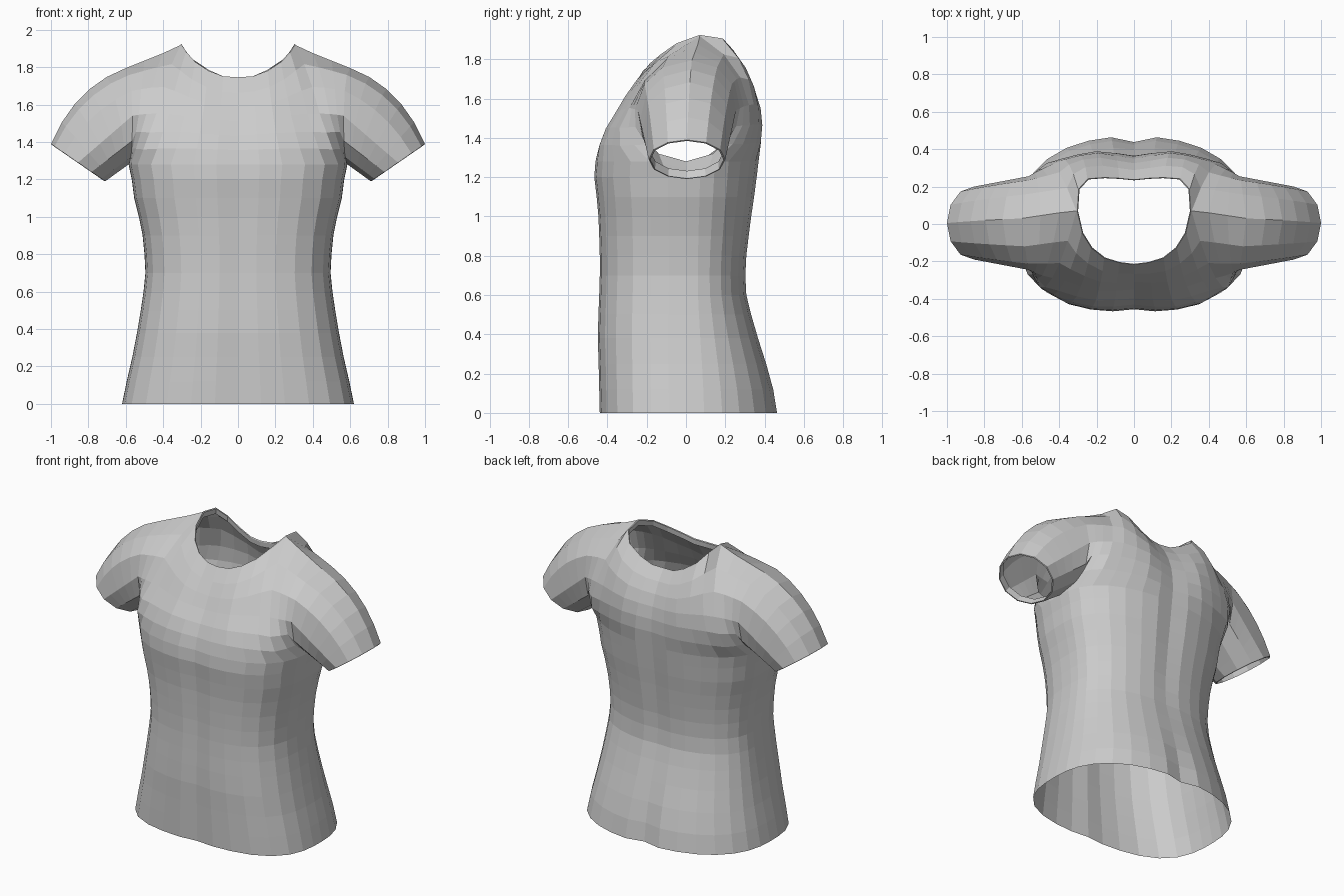
import bpy, math
from mathutils import Vector as V

if "Cube" in bpy.data.objects:
    bpy.data.objects.remove(bpy.data.objects["Cube"])

COLS, STEPS = 8, 6


def make(name, strips):
    """Half-mesh from grids of points, mirrored across x."""
    verts, faces, index = [], [], {}

    def vid(p):
        key = tuple(round(c, 4) for c in p)
        if key not in index:
            index[key] = len(verts)
            verts.append(key)
        return index[key]

    for grid, flip in strips:
        for a, b in zip(grid, grid[1:]):
            for i in range(len(a) - 1):
                q = [vid(p) for p in (a[i], a[i + 1], b[i + 1], b[i])]
                q = list(dict.fromkeys(q))
                if len(q) > 2:
                    faces.append(q[::-1] if flip else q)
    me = bpy.data.meshes.new(name)
    me.from_pydata(verts, [], faces)
    ob = bpy.data.objects.new(name, me)
    bpy.context.collection.objects.link(ob)
    m = ob.modifiers.new("Mirror", 'MIRROR')
    m.merge_threshold = 0.002
    return ob


def ring_half(z, w, d, n, groove):
    """Quarter superellipse from centre line to side seam."""
    row = []
    for i in range(COLS + 1):
        t = math.pi / 2 * i / COLS
        s, c = math.sin(t), abs(math.cos(t))
        r = (s ** n + c ** n) ** (-1 / n)
        y = d * r * c
        if i == 0:
            y -= math.copysign(groove, d)
        row.append(V((w * r * s if i else 0, y if i < COLS else 0, z)))
    return row


def densify(pts):
    """Double the points of a row with a smooth midpoint."""
    p = [V(a) for a in pts]
    out = [p[0]]
    for i in range(len(p) - 1):
        a = V((-p[1].x, p[1].y, p[1].z)) if i == 0 else p[i - 1]
        d = p[i + 2] if i + 2 < len(p) else 2 * p[i + 1] - p[i]
        out += [(9 * (p[i] + p[i + 1]) - a - d) / 16, p[i + 1]]
    return out


# Torso profile: height, half width, front y, back y, back groove
profile = [(0, .62, -.44, .468, .03), (.12, .595, -.443, .448, .025), (.25, .565, -.446, .412, .014),
           (.38, .54, -.45, .37, .006), (.5, .52, -.447, .335, .006), (.6, .505, -.443, .31, .008),
           (.7, .495, -.44, .305, .01), (.8, .5, -.44, .31, .012), (.9, .51, -.443, .322, .014),
           (1.0, .53, -.447, .335, .016), (1.1, .555, -.456, .35, .018), (1.2, .568, -.468, .363, .018),
           (1.28, .585, -.462, .373, .018)]

# Upper rows: chest / shoulder blade row, then neckline running into the shoulder seam
shoulder = [(.308, .07, 1.918), (.40, .06, 1.875), (.50, .045, 1.835), (.60, .03, 1.795)]
front_mid = densify([(0, -.35, 1.51), (.19, -.358, 1.53), (.37, -.305, 1.55),
                     (.49, -.275, 1.55), (.565, -.245, 1.54)])
back_mid = densify([(0, .35, 1.53), (.19, .38, 1.55), (.37, .345, 1.57),
                    (.49, .295, 1.56), (.565, .255, 1.54)])
front_neck = [(0, -.22, 1.74), (.08, -.21, 1.745), (.16, -.185, 1.775),
              (.23, -.13, 1.82), (.28, -.05, 1.875)]
back_neck = [(0, .24, 1.74), (.08, .248, 1.745), (.16, .252, 1.78),
             (.25, .245, 1.84), (.3, .19, 1.9)]


def panel(side):
    is_front = side == 'front'
    n, col = (3, 2) if is_front else (2.35, 3)
    rows = [ring_half(p[0], p[1], p[col], n, .012 if is_front else p[4]) for p in profile]
    mid = front_mid if is_front else back_mid
    top = [V(p) for p in (front_neck if is_front else back_neck) + shoulder]
    base = rows[-1]
    rounding = [0, 0, 0, .01, .025, .035, .045, .05, .055]
    for k in range(1, STEPS + 1):
        s = k / STEPS
        a, b, c = 2 * (s - .5) * (s - 1), 4 * s * (1 - s), 2 * s * (s - .5)
        row = [a * p + b * q + c * r for p, q, r in zip(base, mid, top)]
        for i, p in enumerate(row):
            # round over the shoulder, and scoop the armpit edge
            wave = -math.sin(2 * math.pi * s)
            if wave > 0 or i == COLS:
                p.z += rounding[i] * wave
            if is_front and 0 < s < .5:
                p.y -= .012 * math.sin(2 * math.pi * s) * (i < 6)
        rows.append(row)
    return rows


front, back = panel('front'), panel('back')
make("shirt_body", [(front, False), (back, True)])

# Sleeves: from the armhole edge to an angled cuff, with a folded inner hem
first = len(profile) - 1
armhole = [r[-1] for r in front[first:]] + [r[-1] for r in back[first:]][-2::-1]
centre, half = V((.855, .005, 1.29)), V((.145, 0, .10))
axis = V((.57, 0, -.82)).normalized()


def cuff(scale, shift):
    out = []
    for k in range(2 * STEPS + 1):
        t = math.pi * k / STEPS
        out.append(centre + axis * shift +
                   scale * (V((0, -.195 * math.sin(t), 0)) - half * math.cos(t)))
    return out


end = cuff(1, 0)
sleeve = [armhole]
for s in (.2, .4, .6, .8):
    ring = []
    for k, (a, b) in enumerate(zip(armhole, end)):
        up = max(0, -math.cos(math.pi * k / STEPS)) ** .7
        ring.append(a.lerp(b, s) + V((.035, 0, .052)) * up * 4 * s * (1 - s))
    sleeve.append(ring)
sleeve += [end, cuff(.96, .002), cuff(.95, -.045)]
make("sleeves", [(sleeve, False)])

# Neck band: thin rolled edge turned down inside the opening
neck = [V(p) for p in front_neck + shoulder[:1] + back_neck[::-1]]


def band(scale, drop):
    mid = V((0, .02, 0))
    return [V((p.x * scale, mid.y + (p.y - mid.y) * scale, p.z + drop)) for p in neck]


make("neck_band", [([band(1.0, 0), band(.985, .006), band(.97, 0), band(.985, -.035)], False)])
